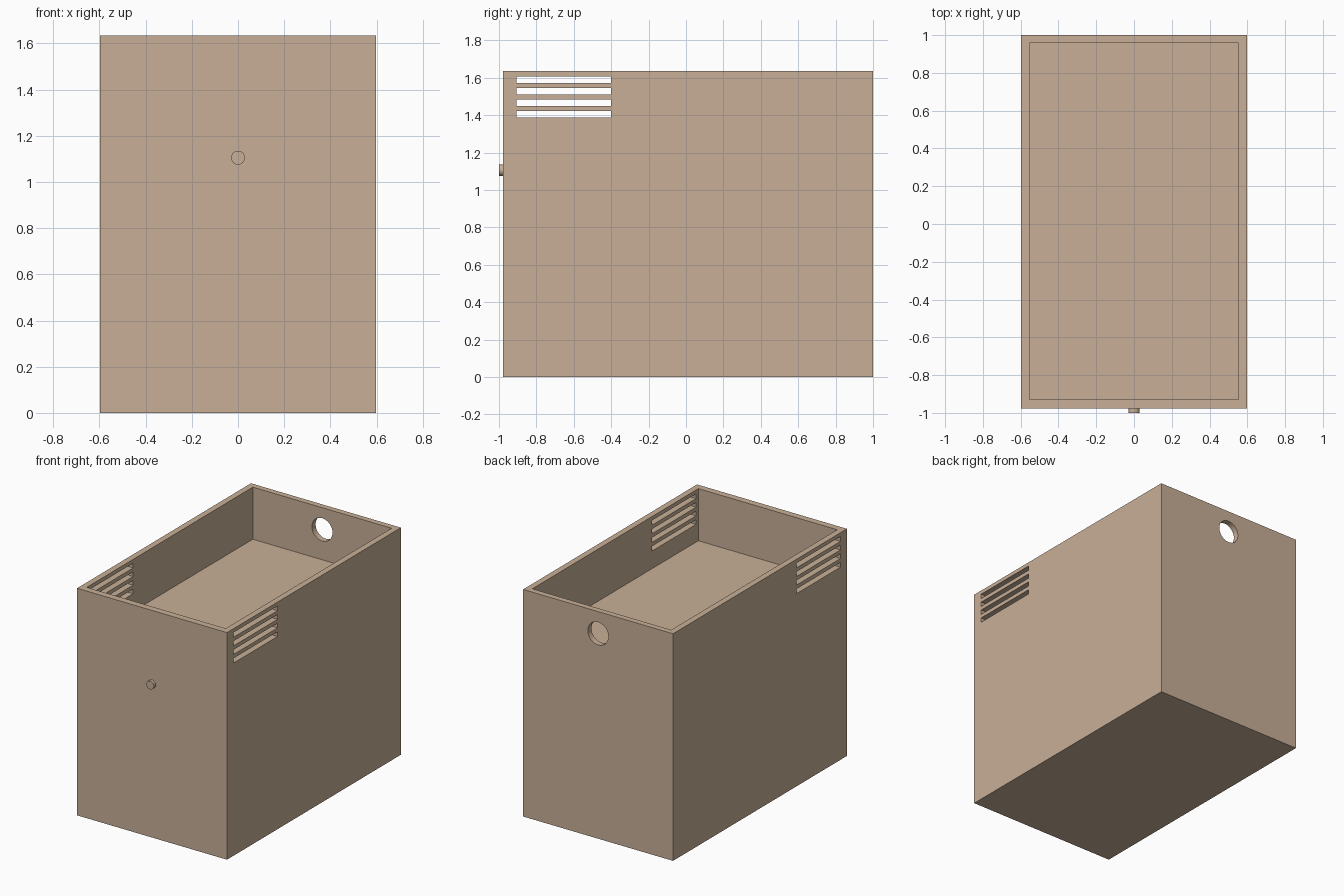
import bpy, math

if "Cube" in bpy.data.objects:
    bpy.data.objects.remove(bpy.data.objects["Cube"])

tan = bpy.data.materials.new("warm tan")
tan.diffuse_color = (0.58, 0.43, 0.31, 1)
tan.use_nodes = True
tan.node_tree.nodes["Principled BSDF"].inputs["Base Color"].default_value = tan.diffuse_color


def finish(ob, name):
    ob.name = name
    ob.data.materials.append(tan)
    return ob


def box(name, lo, hi):
    bpy.ops.mesh.primitive_cube_add(size=1, location=[(a + b) / 2 for a, b in zip(lo, hi)])
    ob = bpy.context.object
    ob.scale = [b - a for a, b in zip(lo, hi)]
    bpy.ops.object.transform_apply(location=False, rotation=False, scale=True)
    return finish(ob, name)


def rod_y(name, radius, y0, y1, z):
    bpy.ops.mesh.primitive_cylinder_add(vertices=48, radius=radius, depth=y1 - y0,
                                        location=(0, (y0 + y1) / 2, z),
                                        rotation=(math.pi / 2, 0, 0))
    bpy.ops.object.shade_smooth_by_angle(angle=math.radians(40))
    return finish(bpy.context.object, name)


def cut(target, cutter):
    cutter.hide_render = True
    mod = target.modifiers.new("cut", 'BOOLEAN')
    mod.operation = 'DIFFERENCE'
    mod.solver = 'EXACT'
    mod.object = cutter
    bpy.ops.object.select_all(action='DESELECT')
    bpy.context.view_layer.objects.active = target
    target.select_set(True)
    bpy.ops.object.modifier_apply(modifier=mod.name)
    bpy.data.objects.remove(cutter)


# Main case with a shallow tray recess in the top
case = box("case", (-0.597, -0.978, 0), (0.597, 1.0, 1.635))
cut(case, box("recess_cutter", (-0.553, -0.93, 1.26), (0.553, 0.958, 1.8)))

# Four vent slots through both side walls
for i in range(4):
    z = 1.404 + i * 0.062
    cut(case, box("vent_cutter", (-0.8, -0.905, z - 0.017), (0.8, -0.402, z + 0.017)))

# Round cable hole in the back wall
cut(case, rod_y("hole_cutter", 0.082, 0.85, 1.1, 1.477))

# Small button on the front
rod_y("front_button", 0.03, -1.0, -0.97, 1.105)
